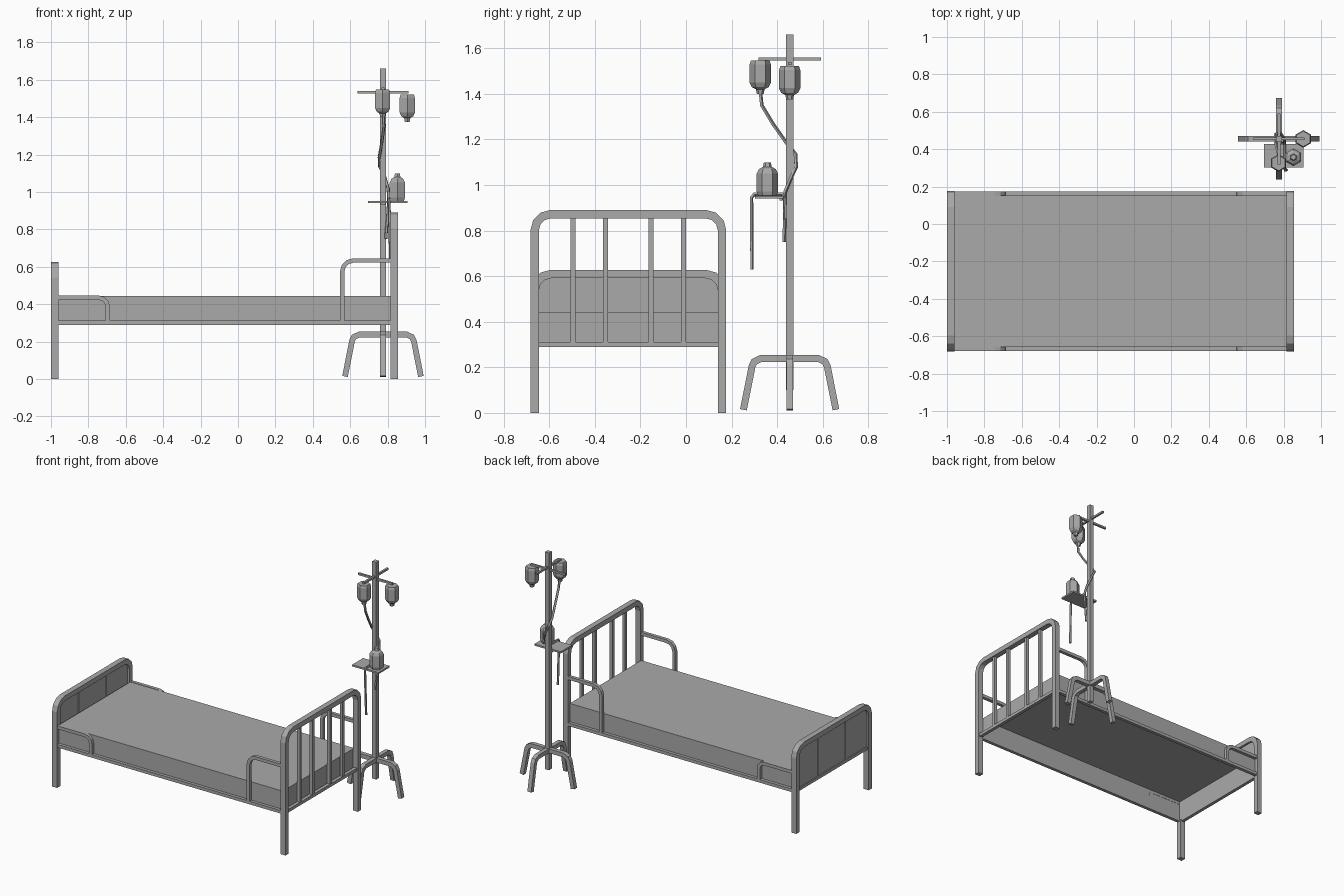
import bpy, bmesh, math
from mathutils import Vector

if "Cube" in bpy.data.objects:
    bpy.data.objects.remove(bpy.data.objects["Cube"])

grey = bpy.data.materials.new("plain_grey")
grey.diffuse_color = (0.4, 0.4, 0.4, 1)
grey.use_nodes = True
grey.node_tree.nodes["Principled BSDF"].inputs["Base Color"].default_value = grey.diffuse_color

CY = -0.253          # bed centre line in y
PX, PY = 0.775, 0.455  # drip stand pole position


def finish(name, bm, recalc=True):
    if recalc:
        bmesh.ops.recalc_face_normals(bm, faces=bm.faces)
    me = bpy.data.meshes.new(name)
    bm.to_mesh(me)
    bm.free()
    me.materials.append(grey)
    ob = bpy.data.objects.new(name, me)
    bpy.context.collection.objects.link(ob)
    return ob


def box(name, x0, x1, y0, y1, z0, z1, open_bottom=False):
    bm = bmesh.new()
    bmesh.ops.create_cube(bm, size=1)
    for v in bm.verts:
        v.co = Vector((x1 if v.co.x > 0 else x0, y1 if v.co.y > 0 else y0,
                       z1 if v.co.z > 0 else z0))
    if open_bottom:
        down = [f for f in bm.faces if f.normal.z < -0.5]
        bmesh.ops.delete(bm, geom=down, context='FACES_ONLY')
    return finish(name, bm, False)


def sweep(name, path, ref, w, d, sides=4):
    """Mitred tube: w across the path plane, d along ref."""
    pts = [Vector(p) for p in path]
    ref = Vector(ref).normalized()
    bm = bmesh.new()
    rings = []
    for i, p in enumerate(pts):
        a = (p - pts[i - 1]).normalized() if i else (pts[1] - p).normalized()
        b = (pts[i + 1] - p).normalized() if i < len(pts) - 1 else a
        t = (a + b).normalized()
        s = t.cross(ref).normalized()
        n = s.cross(t)
        m = 1 / max(0.5, t.dot(a))
        k = math.sqrt(2) if sides == 4 else 1
        ring = []
        for j in range(sides):
            g = 2 * math.pi * (j + 0.5) / sides
            ring.append(bm.verts.new(p + s * (k * m * w / 2 * math.cos(g))
                                     + n * (k * d / 2 * math.sin(g))))
        rings.append(ring)
    for r, q in zip(rings, rings[1:]):
        for j in range(sides):
            bm.faces.new((r[j], r[(j + 1) % sides], q[(j + 1) % sides], q[j]))
    bm.faces.new(rings[0])
    bm.faces.new(rings[-1][::-1])
    return finish(name, bm)


def arc(cx, cz, r, a0, a1, n=3):
    return [(cx + r * math.cos(math.radians(a0 + (a1 - a0) * i / n)),
             cz + r * math.sin(math.radians(a0 + (a1 - a0) * i / n)))
            for i in range(n + 1)]


def lathe(name, x, y, profile, sides=6):
    """Faceted bottle from (radius, height) rings, corners on the y axis."""
    bm = bmesh.new()
    rings = []
    for r, z in profile:
        rings.append([bm.verts.new((x + r * math.sin(2 * math.pi * j / sides),
                                    y + r * math.cos(2 * math.pi * j / sides), z))
                      for j in range(sides)])
    for r, q in zip(rings, rings[1:]):
        for j in range(sides):
            bm.faces.new((r[j], r[(j + 1) % sides], q[(j + 1) % sides], q[j]))
    bm.faces.new(rings[0])
    bm.faces.new(rings[-1])
    return finish(name, bm)


# End frames: square-tube hoops with legs, plus the lower cross rail
def end_frame(name, x, top):
    h, r, zc = 0.411, 0.07, top - 0.018
    half = arc(h - r, zc - r, r, 0, 90)
    outline = [(h, 0)] + half + [(-a, b) for a, b in half[::-1]] + [(-h, 0)]
    sweep(name + "_frame", [(x, CY + a, b) for a, b in outline], (1, 0, 0), 0.036, 0.04)
    box(name + "_cross_rail", x - 0.012, x + 0.012, CY - 0.4, CY + 0.4, 0.29, 0.312)


end_frame("headboard", 0.835, 0.89)
end_frame("footboard", -0.98, 0.627)
for i, o in enumerate((-0.243, -0.1, 0.1, 0.243)):
    box(f"headboard_bar_{i}", 0.824, 0.846, CY + o - 0.011, CY + o + 0.011, 0.305, 0.86)
box("footboard_panel", -0.985, -0.975, CY - 0.397, CY + 0.397, 0.305, 0.595)
for i, o in enumerate((-0.157, 0.157)):
    box(f"footboard_bar_{i}", -0.99, -0.97, CY + o - 0.011, CY + o + 0.011, 0.305, 0.595)

# Mattress with open underside
box("mattress", -0.962, 0.817, CY - 0.405, CY + 0.405, 0.3, 0.443, True)

# Side rails and the bent guards at head and foot
for s, tag in ((-1, "front"), (1, "back")):
    y = CY + s * 0.415
    box(f"{tag}_side_rail", -0.965, 0.82, y - 0.012, y + 0.012, 0.29, 0.312)
    head = [(0.557, 0.305)] + arc(0.617, 0.574, 0.06, 180, 90) + [(0.82, 0.634)]
    sweep(f"{tag}_head_guard", [(a, y, b) for a, b in head], (0, 1, 0), 0.023, 0.024)
    foot = [(-0.965, 0.434)] + arc(-0.742, 0.389, 0.045, 90, 0) + [(-0.697, 0.305)]
    sweep(f"{tag}_foot_guard", [(a, y, b) for a, b in foot], (0, 1, 0), 0.023, 0.024)

# Drip stand: pole, crossed leg hoops, crossed hanging bars
box("stand_pole", PX - 0.016, PX + 0.016, PY - 0.016, PY + 0.016, 0.1, 1.66)
half = [(-0.203, 0.014), (-0.165, 0.205), (-0.155, 0.225), (-0.128, 0.238)]
hoop = half + [(-a, b) for a, b in half[::-1]]
sweep("stand_legs_x", [(PX + a, PY, b) for a, b in hoop], (0, 1, 0), 0.03, 0.03)
sweep("stand_legs_y", [(PX, PY + a, b) for a, b in hoop], (1, 0, 0), 0.03, 0.03)
box("hanging_bar_x", PX - 0.137, PX + 0.137, PY - 0.007, PY + 0.007, 1.526, 1.54)
box("hanging_bar_y", PX - 0.007, PX + 0.007, PY - 0.137, PY + 0.137, 1.546, 1.56)

# Bottles: one profile, hung upside down twice and standing once
bottle = [(0.041, 0), (0.047, 0.018), (0.047, 0.097), (0.037, 0.117),
          (0.019, 0.127), (0.015, 0.147)]
lathe("hanging_bottle_front", PX - 0.002, 0.326, [(r, 1.547 - z) for r, z in bottle])
lathe("hanging_bottle_side", 0.905, PY, [(r, 1.522 - z) for r, z in bottle])
lathe("tray_bottle", 0.852, 0.357, [(r, 0.953 + z) for r, z in bottle])

# Tray fixed to the pole
box("tray", 0.695, 0.905, 0.302, 0.428, 0.94, 0.952)
box("tray_bracket", PX - 0.014, PX + 0.014, 0.41, PY, 0.932, 0.942)

# Hoses
hose = [(0.776, 0.325, 1.42), (0.78, 0.332, 1.35), (0.77, 0.38, 1.27),
        (0.755, 0.44, 1.185), (0.757, 0.48, 1.135), (0.785, 0.483, 1.08),
        (0.802, 0.455, 1.02), (0.806, 0.432, 0.965), (0.8, 0.433, 0.87),
        (0.79, 0.43, 0.75)]
sweep("drip_hose", hose, (1, 0, 0), 0.017, 0.017, 5)
sweep("tray_hose", [(0.806, 0.436, 0.85), (0.806, 0.432, 0.95), (0.806, 0.422, 0.96),
                    (0.806, 0.3, 0.96), (0.808, 0.287, 0.945), (0.816, 0.289, 0.63)],
      (1, 0, 0), 0.016, 0.016, 5)
